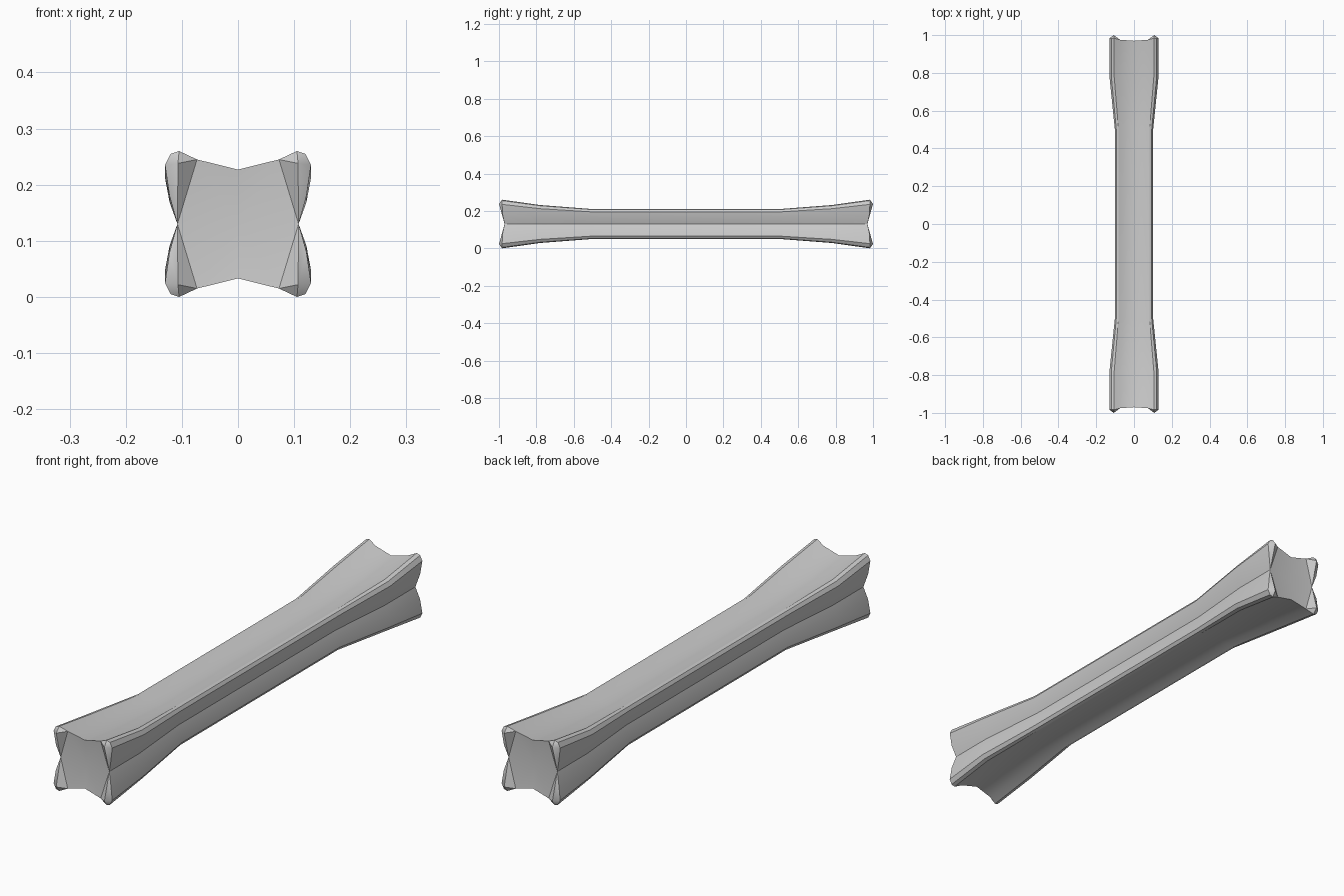
import bpy, bmesh
from math import radians

if "Cube" in bpy.data.objects:
    bpy.data.objects.remove(bpy.data.objects["Cube"])

# One quadrant of the fluted cross-section: half width, half height, end y offset
QUAD = [(0, .097, .97), (.073, .115, .975), (.105, .13, .983), (.12, .125, .983),
        (.13, .105, .983), (.122, .05, .98), (.108, 0, .97)]
CZ = 0.13
SIGNS = [(1, 1), (1, -1), (-1, -1), (-1, 1)]


def full_ring():
    ring = []
    for i, (sx, sz) in enumerate(SIGNS):
        pts = QUAD if i % 2 == 0 else QUAD[::-1]
        ring += [(sx * x, sz * z, y) for x, z, y in pts[:-1]]
    return ring


RING = full_ring()
N = len(RING)
# Stations along the bar: y (None = shaped end), x scale, z scale
STATIONS = [(-1, 1, 1), (-.78, 1, .78), (-.5, .78, .615),
            (.5, .78, .615), (.78, 1, .78), (1, 1, 1)]

bm = bmesh.new()
rings = []
for y, kx, kz in STATIONS:
    rings.append([bm.verts.new((x * kx, y * e if abs(y) == 1 else y, CZ + z * kz))
                  for x, z, e in RING])

# Long fluted sides
for a, b in zip(rings, rings[1:]):
    for i in range(N):
        j = (i + 1) % N
        bm.faces.new((a[i], a[j], b[j], b[i]))

# Hollowed end caps with a raised knob at each corner
for ring, s in ((rings[0], -1), (rings[-1], 1)):
    c = bm.verts.new((0, s * .962, CZ))
    for q, (sx, sz) in enumerate(SIGNS):
        p = [ring[(q * 6 + k) % N] for k in range(7)]
        if q % 2:
            p = p[::-1]
        knob = bm.verts.new((sx * .107, s, CZ + sz * .108))
        for k in range(1, 6):
            bm.faces.new((p[k], p[k + 1], knob))
        bm.faces.new((p[6], p[1], knob))
        bm.faces.new((c, p[0], p[1]))
        bm.faces.new((c, p[1], p[6]))

bmesh.ops.recalc_face_normals(bm, faces=bm.faces)
mesh = bpy.data.meshes.new("fluted_bar")
bm.to_mesh(mesh)
bm.free()
bar = bpy.data.objects.new("fluted_bar", mesh)
bpy.context.collection.objects.link(bar)
bpy.context.view_layer.objects.active = bar
bar.select_set(True)
bpy.ops.object.shade_smooth_by_angle(angle=radians(32))
